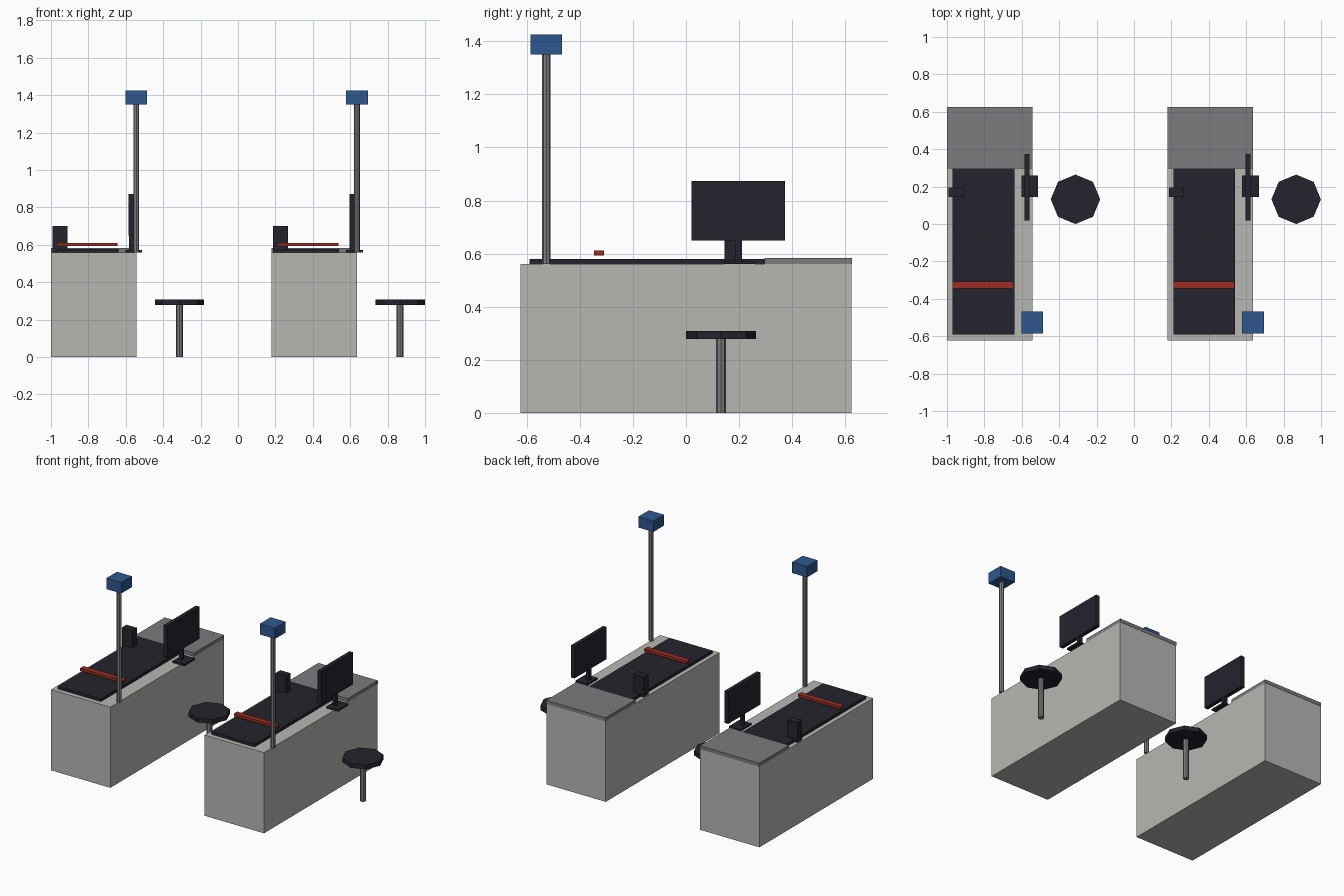
import bpy
import math

if "Cube" in bpy.data.objects:
    bpy.data.objects.remove(bpy.data.objects["Cube"])


def material(name, rgb):
    m = bpy.data.materials.new(name)
    m.diffuse_color = (*rgb, 1.0)
    m.use_nodes = True
    m.node_tree.nodes["Principled BSDF"].inputs["Base Color"].default_value = m.diffuse_color
    return m


STONE = material("light grey", (0.47, 0.47, 0.45))
STEEL = material("steel grey", (0.20, 0.20, 0.215))
DARK = material("near black", (0.017, 0.017, 0.026))
RED = material("red", (0.32, 0.027, 0.018))
BLUE = material("blue", (0.028, 0.095, 0.27))


def box(name, x, y, z, mat):
    """Box from (min, max) pairs on each axis."""
    bpy.ops.mesh.primitive_cube_add(size=1, location=[sum(p) / 2 for p in (x, y, z)])
    ob = bpy.context.object
    ob.scale = [p[1] - p[0] for p in (x, y, z)]
    bpy.ops.object.transform_apply(location=False, rotation=False, scale=True)
    ob.name = name
    ob.data.materials.append(mat)


def post(name, x, y, z, radius, mat, sides=8):
    """Upright prism between two heights."""
    bpy.ops.mesh.primitive_cylinder_add(vertices=sides, radius=radius, depth=z[1] - z[0],
                                        location=(x, y, sum(z) / 2))
    ob = bpy.context.object
    ob.name = name
    ob.data.materials.append(mat)


def checkout(tag, dx):
    def bx(name, x, y, z, mat):
        box(f"{name}_{tag}", (x[0] + dx, x[1] + dx), y, z, mat)

    # counter with conveyor and packing plate
    bx("counter", (-1.0, -0.544), (-0.623, 0.623), (0, 0.56), STONE)
    bx("conveyor_belt", (-0.97, -0.64), (-0.59, 0.298), (0.56, 0.579), DARK)
    bx("packing_plate", (-1.0, -0.544), (0.296, 0.625), (0.56, 0.584), STEEL)
    bx("divider_bar", (-0.97, -0.643), (-0.346, -0.308), (0.593, 0.611), RED)
    bx("card_terminal", (-0.992, -0.912), (0.145, 0.195), (0.56, 0.70), DARK)

    # monitor on its stand
    bx("monitor_base", (-0.602, -0.512), (0.144, 0.26), (0.56, 0.572), DARK)
    bx("monitor_neck", (-0.583, -0.56), (0.184, 0.21), (0.57, 0.66), DARK)
    bx("monitor_screen", (-0.585, -0.558), (0.02, 0.373), (0.65, 0.873), DARK)

    # lane marker light on a pole
    post(f"light_pole_{tag}", -0.544 + dx, -0.526, (0.56, 1.35), 0.016, STEEL)
    bx("lane_light", (-0.602, -0.486), (-0.585, -0.468), (1.35, 1.425), BLUE)

    # stool
    post(f"stool_leg_{tag}", -0.313 + dx, 0.132, (0, 0.28), 0.019, STEEL)
    post(f"stool_seat_{tag}", -0.313 + dx, 0.132, (0.278, 0.308), 0.132, DARK)


checkout("left", 0.0)
checkout("right", 1.18)
